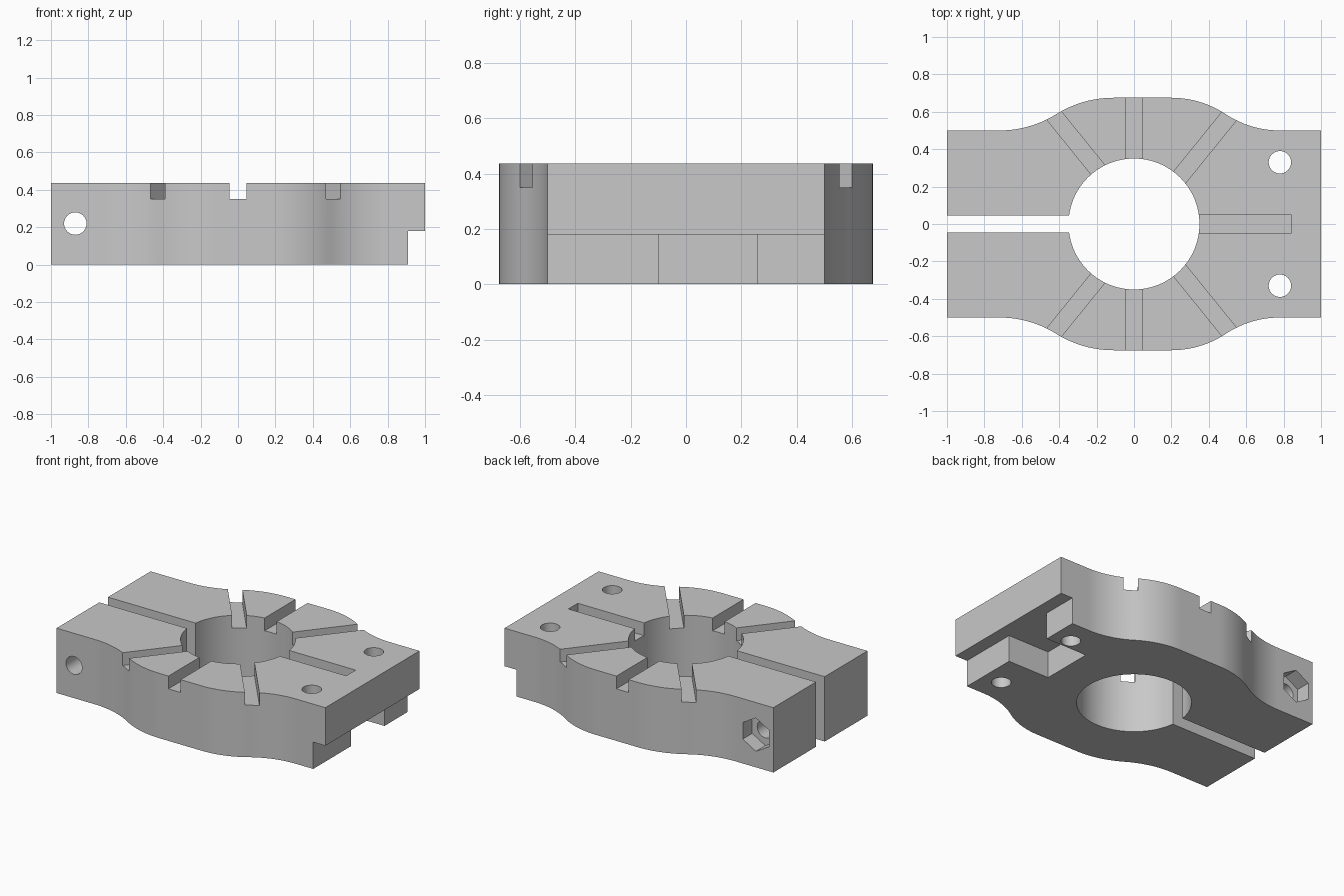
import bpy
import bmesh
from math import radians, sin, cos, tan, atan2, hypot, pi
from mathutils import Matrix, Vector

cube = bpy.data.objects.get("Cube")
if cube:
    bpy.data.objects.remove(cube, do_unlink=True)

HEIGHT = 0.436
END_Y, MID_Y = 0.5, 0.675      # half widths at the ends and the middle
SLOT_Z = 0.35                  # floor of the top grooves
STEP_Z = 0.18                  # ceiling of the underside step

grey = bpy.data.materials.new("plain grey")
grey.use_nodes = True
colour = (0.58, 0.58, 0.58, 1)
grey.diffuse_color = colour
grey.node_tree.nodes["Principled BSDF"].inputs["Base Color"].default_value = colour


def finish(bm, name):
    bmesh.ops.recalc_face_normals(bm, faces=bm.faces)
    mesh = bpy.data.meshes.new(name)
    bm.to_mesh(mesh)
    bm.free()
    ob = bpy.data.objects.new(name, mesh)
    bpy.context.collection.objects.link(ob)
    mesh.materials.append(grey)
    return ob


def prism(name, points, z0, z1):
    bm = bmesh.new()
    face = bm.faces.new([bm.verts.new((x, y, z0)) for x, y in points])
    top = bmesh.ops.extrude_face_region(bm, geom=[face])["geom"]
    verts = [v for v in top if isinstance(v, bmesh.types.BMVert)]
    bmesh.ops.translate(bm, verts=verts, vec=(0, 0, z1 - z0))
    return finish(bm, name)


def s_curve(x0, x1, steps=14):
    """Two equal tangent arcs from the wide middle (x0) to the narrow end (x1)."""
    dx, dy = abs(x1 - x0), MID_Y - END_Y
    side = 1 if x1 > x0 else -1
    theta = 2 * atan2(dy, dx)
    r = dx / (2 * sin(theta))
    angles = [theta * i / steps for i in range(steps + 1)]
    convex = [(x0 + side * r * sin(a), MID_Y - r * (1 - cos(a))) for a in angles]
    concave = [(x1 - side * r * sin(a), END_Y + r * (1 - cos(a)))
               for a in reversed(angles[:-1])]
    return convex + concave


cutters = []


def cut_box(name, x, y, z, turn=0.0, origin=(0, 0)):
    bm = bmesh.new()
    bmesh.ops.create_cube(bm, size=1)
    size = Vector((x[1] - x[0], y[1] - y[0], z[1] - z[0]))
    mid = Vector((sum(x), sum(y), sum(z))) / 2
    bm.transform(Matrix.Translation((*origin, 0)) @ Matrix.Rotation(turn, 4, "Z")
                 @ Matrix.Translation(mid) @ Matrix.Diagonal((*size, 1)))
    cutters.append(finish(bm, name))


def cut_cylinder(name, centre, radius, length, sides, matrix=Matrix()):
    bm = bmesh.new()
    bmesh.ops.create_cone(bm, cap_ends=True, segments=sides, radius1=radius,
                          radius2=radius, depth=length)
    bm.transform(Matrix.Translation(centre) @ matrix)
    cutters.append(finish(bm, name))


# Body outline: wide middle, S-curves down to square ends
right_curve, left_curve = s_curve(0.2, 0.78), s_curve(-0.11, -0.72)
upper = [(-1, END_Y)] + left_curve[::-1] + right_curve + [(1, END_Y)]
outline = upper + [(x, -y) for x, y in reversed(upper)]
body = prism("clamp_body", outline, 0, HEIGHT)

# Central bore and the clamping slit
cut_cylinder("bore_cutter", (0, 0, 0.2), 0.35, 2, 96)
cut_box("slit_cutter", (-1.2, -0.2), (-0.046, 0.046), (-1, 1))

# Grooves in the top
cut_box("cross_groove_cutter", (-0.045, 0.045), (-1, 1), (SLOT_Z, 1))
cut_box("long_groove_cutter", (0.2, 0.84), (-0.05, 0.05), (SLOT_Z, 1))
for angle in (51, 129, 231, 309):
    cut_box("diagonal_groove_cutter", (0.2, 1), (-0.044, 0.044), (SLOT_Z, 1),
            radians(angle), (0.042, 0))

# Step and pocket under the right-hand end
cut_box("step_cutter", (0.91, 1.2), (-1, 1), (-1, STEP_Z))
cut_box("pocket_cutter", (0.6, 1.1), (-0.1, 0.257), (-1, STEP_Z))

# Vertical screw holes
for y in (-0.33, 0.33):
    cut_cylinder("screw_hole_cutter", (0.78, y, 0.2), 0.06, 2, 32)

# Cross bolt hole with a hexagonal nut recess at the back
along_y = Matrix.Rotation(pi / 2, 4, "X")
cut_cylinder("bolt_hole_cutter", (-0.87, 0, 0.22), 0.06, 2, 32, along_y)
cut_cylinder("nut_recess_cutter", (-0.87, 0.5, 0.22), 0.112, 0.2, 6, along_y)

# Apply every cut
for cutter in cutters:
    cutter.hide_render = True
    mod = body.modifiers.new(cutter.name, "BOOLEAN")
    mod.operation = "DIFFERENCE"
    mod.solver = "EXACT"
    mod.object = cutter
bpy.context.view_layer.update()
graph = bpy.context.evaluated_depsgraph_get()
result = bpy.data.meshes.new_from_object(body.evaluated_get(graph))
body.modifiers.clear()
body.data = result
body.data.name = "clamp_body"
for cutter in cutters:
    bpy.data.objects.remove(cutter, do_unlink=True)

# Smooth the curved walls, keep the corners crisp
bpy.ops.object.select_all(action="DESELECT")
body.select_set(True)
bpy.context.view_layer.objects.active = body
bpy.ops.object.shade_smooth_by_angle(angle=radians(25))
weighted = body.modifiers.new("flat_face_normals", "WEIGHTED_NORMAL")
weighted.keep_sharp = True
